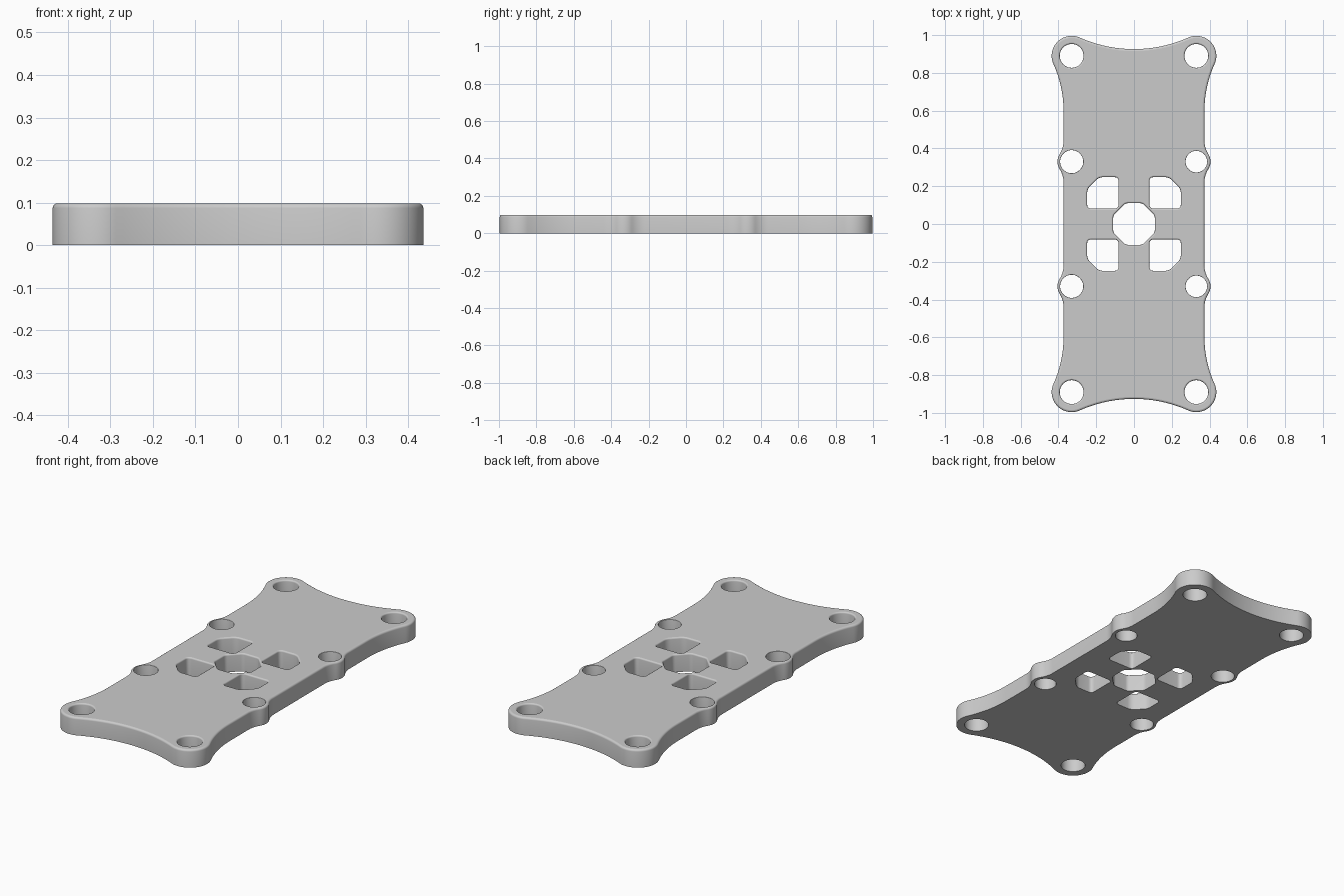
import bpy, bmesh
from math import pi, sin, cos, atan2, sqrt, radians
from mathutils import Vector

cube = bpy.data.objects.get("Cube")
if cube:
    bpy.data.objects.remove(cube, do_unlink=True)

HEIGHT, ROUND = 0.098, 0.011
SIDE, END = 0.373, 0.926             # half width of the waist, end edge at the middle
HOLE_X, CORNER_Y, MID_Y = 0.33, 0.89, 0.33
CORNER_R, LOBE_R = 0.106, 0.075


def arc(cx, cy, r, a0, a1, n):
    """Points along an arc, leaving out the last one."""
    return [Vector((cx + r * cos(a0 + (a1 - a0) * i / n),
                    cy + r * sin(a0 + (a1 - a0) * i / n))) for i in range(n)]


def circle(x, y, r):
    return arc(x, y, r, 2 * pi, 0, 48)


def rounded(corners, r, n=5):
    """Polygon with its corners softened."""
    pts = []
    for i, c in enumerate(corners):
        p = c + (corners[i - 1] - c).normalized() * r
        q = c + (corners[(i + 1) % len(corners)] - c).normalized() * r
        for k in range(n + 1):
            t = k / n
            pts.append(p * (1 - t) ** 2 + c * 2 * t * (1 - t) + q * t * t)
    return pts


def fillet(lobe_r, rf):
    """Distance along the side and angle at which a fillet meets a lobe."""
    dx = SIDE + rf - HOLE_X
    dy = sqrt((lobe_r + rf) ** 2 - dx ** 2)
    return dy, atan2(dy, dx)


def outline():
    """One quarter of the edge, mirrored twice."""
    small, big = 0.13, 0.60
    d1, a1 = fillet(LOBE_R, small)
    d2, a2 = fillet(CORNER_R, big)
    rise = END - CORNER_Y
    end_r = (HOLE_X ** 2 + rise ** 2 - CORNER_R ** 2) / (2 * (CORNER_R - rise))
    a3 = atan2(rise + end_r, -HOLE_X)
    q = arc(SIDE + small, MID_Y - d1, small, pi, pi - a1, 8)
    q += arc(HOLE_X, MID_Y, LOBE_R, -a1, a1, 12)
    q += arc(SIDE + small, MID_Y + d1, small, pi + a1, pi, 8)
    q += [Vector((SIDE, MID_Y + d1))]
    q += arc(SIDE + big, CORNER_Y - d2, big, pi, pi - a2, 14)
    q += arc(HOLE_X, CORNER_Y, CORNER_R, -a2, a3, 32)
    q += arc(0, END + end_r, end_r, a3 - pi, -pi / 2, 16)
    half = q + [Vector((-p.x, p.y)) for p in reversed(q)]
    return half + [-p for p in half]


def offset(pts, d):
    """Move a loop towards the solid, which lies on its left."""
    out = []
    for i, p in enumerate(pts):
        e = (p - pts[i - 1]).normalized()
        f = (pts[(i + 1) % len(pts)] - p).normalized()
        n = Vector((-e.y - f.y, e.x + f.x)).normalized()
        out.append(p + n * d / max(0.5, n.dot(Vector((-e.y, e.x)))))
    return out


# Edge loops with the rounding of their upper rim
loops = [(outline(), ROUND)]
for sx in (-1, 1):
    for sy in (-1, 1):
        loops.append((circle(sx * HOLE_X, sy * CORNER_Y, 0.063), 0.008))
        loops.append((circle(sx * HOLE_X, sy * MID_Y, 0.061 if sx < 0 else 0.057), 0.002))
        # Square windows with the outer corner cut off
        a, b, c = 0.082, 0.248, 0.185
        win = [Vector((sx * x, sy * y)) for x, y in ((a, a), (a, b), (c, b), (b, c), (b, a))]
        if sx * sy < 0:
            win.reverse()
        loops.append((rounded(win, 0.022), 0.008))
# Octagon in the middle
octagon = arc(0, 0, 0.11 / cos(pi / 8), pi / 8 + 2 * pi, pi / 8, 8)
loops.append((rounded(octagon, 0.012), 0.008))

# Walls, rims and caps
bm = bmesh.new()
bottom_edges, top_edges = [], []
for pts, r in loops:
    levels = [(0, 0)] + [(r * (1 - cos(t * pi / 8)), HEIGHT - r + r * sin(t * pi / 8))
                         for t in range(5)]
    rings = [[bm.verts.new((p.x, p.y, z)) for p in offset(pts, d)] for d, z in levels]
    n = len(pts)
    for low, high in zip(rings, rings[1:]):
        for i in range(n):
            j = (i + 1) % n
            bm.faces.new((low[i], low[j], high[j], high[i]))
    for ring, store in ((rings[0], bottom_edges), (rings[-1], top_edges)):
        store += [bm.edges.get((ring[i], ring[(i + 1) % n])) for i in range(n)]
for edges, z in ((bottom_edges, -1), (top_edges, 1)):
    bmesh.ops.triangle_fill(bm, use_beauty=True, use_dissolve=False,
                            edges=edges, normal=(0, 0, z))
bmesh.ops.recalc_face_normals(bm, faces=bm.faces)

# Smooth curves, sharp corners
for f in bm.faces:
    f.smooth = True
for e in bm.edges:
    e.smooth = len(e.link_faces) == 2 and e.calc_face_angle() < radians(30)
for e in bottom_edges + top_edges:
    e.smooth = False

mesh = bpy.data.meshes.new("mounting_plate")
bm.to_mesh(mesh)
bm.free()
plate = bpy.data.objects.new("mounting_plate", mesh)
bpy.context.collection.objects.link(plate)

grey = bpy.data.materials.new("plain_grey")
grey.use_nodes = True
colour = (0.6, 0.6, 0.6, 1)
grey.diffuse_color = colour
grey.node_tree.nodes["Principled BSDF"].inputs["Base Color"].default_value = colour
mesh.materials.append(grey)
